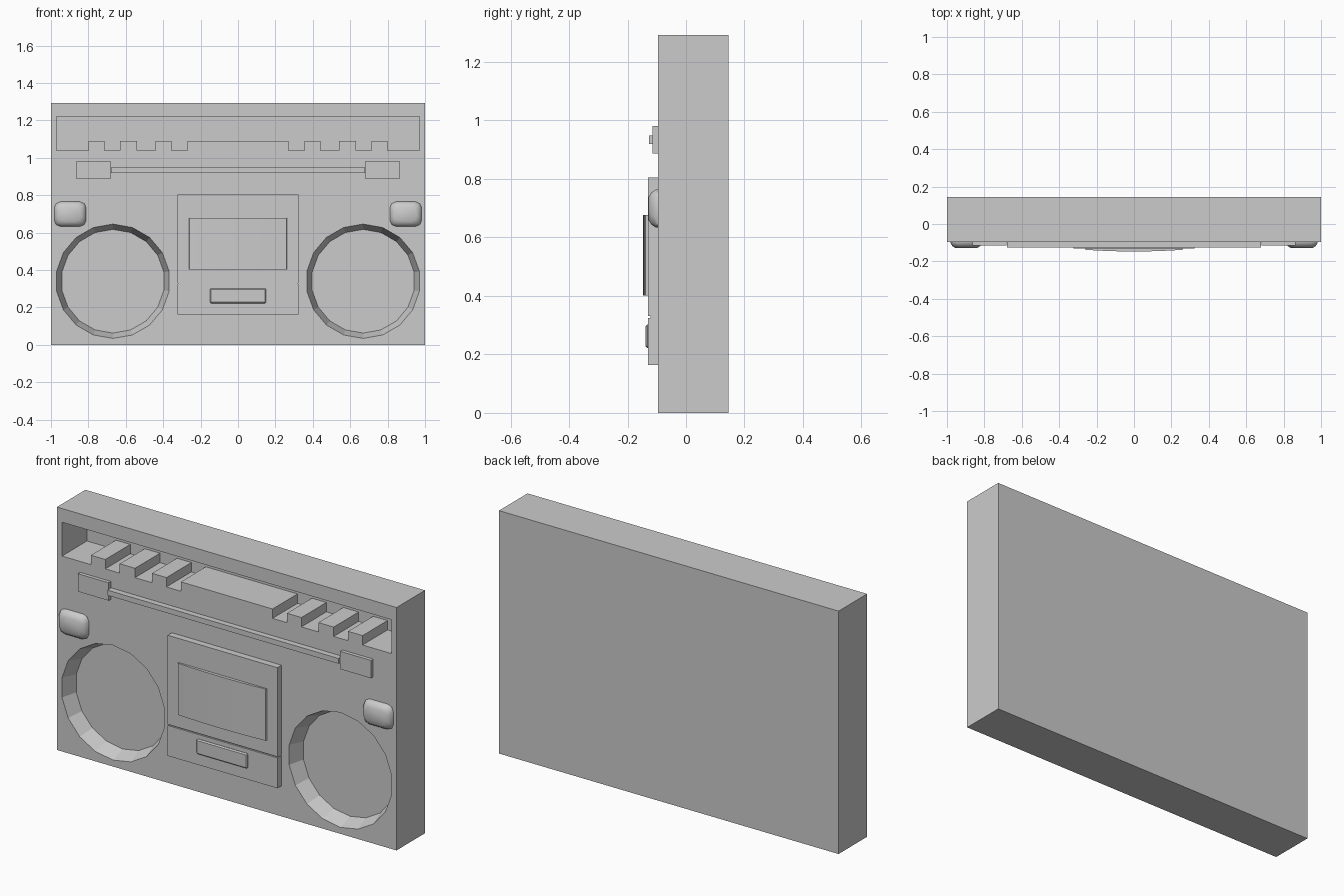
import bpy, bmesh, math
from mathutils import Matrix

if "Cube" in bpy.data.objects:
    bpy.data.objects.remove(bpy.data.objects["Cube"])

FRONT, BACK = -0.095, 0.145


def finish(name, bm, smooth=False):
    bmesh.ops.recalc_face_normals(bm, faces=bm.faces)
    mesh = bpy.data.meshes.new(name)
    bm.to_mesh(mesh)
    bm.free()
    obj = bpy.data.objects.new(name, mesh)
    bpy.context.collection.objects.link(obj)
    if smooth:
        bpy.context.view_layer.objects.active = obj
        obj.select_set(True)
        bpy.ops.object.shade_smooth_by_angle(angle=math.radians(35))
        obj.select_set(False)
    return obj


def prism(name, points, y0, y1):
    """Extrude an x-z outline from y0 to y1."""
    bm = bmesh.new()
    a = [bm.verts.new((x, y0, z)) for x, z in points]
    b = [bm.verts.new((x, y1, z)) for x, z in points]
    bm.faces.new(a)
    bm.faces.new(b[::-1])
    for i in range(len(a)):
        j = (i + 1) % len(a)
        bm.faces.new((a[i], b[i], b[j], a[j]))
    return finish(name, bm)


def box(name, x0, x1, z0, z1, y0, y1=FRONT):
    return prism(name, [(x0, z0), (x1, z0), (x1, z1), (x0, z1)], y0, y1)


def bevel(obj, width, segments=1):
    m = obj.modifiers.new("bevel", "BEVEL")
    m.width, m.segments = width, segments
    return obj


def cut(obj, cutter):
    m = obj.modifiers.new("cut", "BOOLEAN")
    m.operation, m.solver, m.object = "DIFFERENCE", "EXACT", cutter
    bpy.context.view_layer.objects.active = obj
    bpy.ops.object.modifier_apply(modifier=m.name)
    bpy.data.objects.remove(cutter)


# Main case
body = box("body", -1, 1, 0, 1.293, FRONT, BACK)

# Long upper recess whose floor is stepped into a row of keys
steps = [0.27, 0.355, 0.44, 0.54, 0.63, 0.715, 0.80]
right = []
low, high = 1.04, 1.09
level = high
for x in steps:
    nxt = low if level == high else high
    right += [(x, level), (x, nxt)]
    level = nxt
right += [(0.97, low), (0.97, 1.22)]
outline = right + [(-x, z) for x, z in reversed(right)]
cut(body, prism("key_recess_cutter", outline, -0.2, FRONT + 0.21))

# Tapered speaker wells
for side in (-1, 1):
    bm = bmesh.new()
    bmesh.ops.create_cone(bm, cap_ends=True, segments=18, radius1=0.32,
                          radius2=0.277, depth=0.12)
    bm.transform(Matrix.Translation((side * 0.669, -0.075, 0.34))
                 @ Matrix.Rotation(-math.pi / 2, 4, "X"))
    cut(body, finish("speaker_cutter", bm))

# Tuning strip with end blocks
box("tuning_bar", -0.68, 0.68, 0.92, 0.948, -0.126)
for side, label in ((-1, "left"), (1, "right")):
    x0, x1 = sorted((side * 0.682, side * 0.863))
    box(label + "_tuning_block", x0, x1, 0.887, 0.982, -0.114)

    # Rounded knob: octagonal rings stepping in towards a domed front
    bm = bmesh.new()
    rings = []
    for y, inset in ((FRONT, 0), (-0.105, 0.002), (-0.118, 0.011), (-0.128, 0.026)):
        w, h, c = 0.085 - inset, 0.066 - inset, 0.032
        corner = [(w, h - c), (w - c * 0.3, h - c * 0.3), (w - c, h)]
        quad = corner + [(-x, z) for x, z in corner[::-1]]
        pts = quad + [(-x, -z) for x, z in quad]
        rings.append([bm.verts.new((side * 0.897 + x, y, 0.699 + z)) for x, z in pts])
    for a, b in zip(rings, rings[1:]):
        for i in range(len(a)):
            j = (i + 1) % len(a)
            bm.faces.new((a[i], a[j], b[j], b[i]))
    bm.faces.new(rings[0])
    bm.faces.new(rings[-1])
    finish(label + "_knob", bm, smooth=True)

# Cassette door and the panel below it, with a thin seam between
box("cassette_door", -0.323, 0.323, 0.331, 0.805, -0.13)
box("lower_panel", -0.323, 0.323, 0.163, 0.325, -0.13)
box("door_seam", -0.32, 0.32, 0.32, 0.335, -0.122)

# Slightly bulging cassette window
bm = bmesh.new()
n = 8
profile = [(-0.262, -0.128)]
for i in range(n + 1):
    t = -1 + 2 * i / n
    profile.append((0.258 * t, -0.147 + 0.009 * t * t))
profile.append((0.262, -0.128))
face = bm.faces.new([bm.verts.new((x, y, 0.402)) for x, y in profile])
ext = bmesh.ops.extrude_face_region(bm, geom=[face])
for v in ext["geom"]:
    if isinstance(v, bmesh.types.BMVert):
        v.co.z = 0.677
finish("cassette_window", bm, smooth=True)

# Button on the lower panel
bevel(box("panel_button", -0.15, 0.15, 0.222, 0.302, -0.139, -0.125), 0.006)
